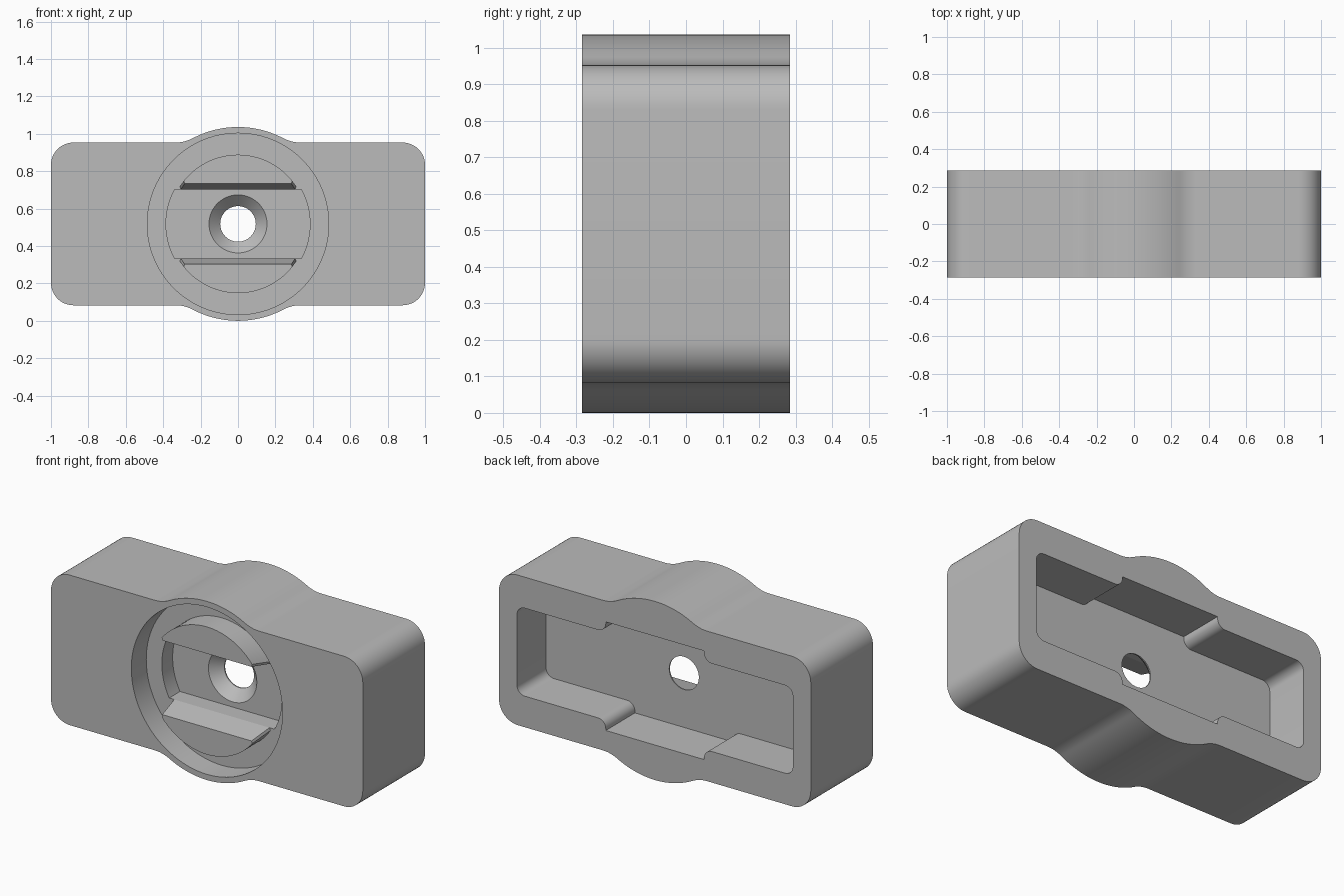
import bpy, bmesh, math

cube = bpy.data.objects.get("Cube")
if cube:
    bpy.data.objects.remove(cube, do_unlink=True)

MID = 0.518                                  # height of the centre axis
FRONT, BACK = -0.285, 0.285
RECESS_Y, SLOT_Y, CAVITY_Y = -0.148, -0.049, 0.018

grey = bpy.data.materials.new("plain grey")
grey.use_nodes = True
grey.diffuse_color = (0.5, 0.5, 0.5, 1)
grey.node_tree.nodes["Principled BSDF"].inputs["Base Color"].default_value = (0.5, 0.5, 0.5, 1)


def arc(cx, cz, r, start, end, n=12):
    """Points on an arc, angles in degrees."""
    angles = [math.radians(start + (end - start) * i / n) for i in range(n + 1)]
    return [(cx + r * math.cos(a), cz + r * math.sin(a)) for a in angles]


def circle(r, n=96):
    return arc(0, 0, r, 0, 360, n)[:-1]


def four_way(quarter):
    """Mirror a quarter outline, running from the top to the right, into a full loop."""
    rev = quarter[::-1]
    loop = quarter + [(x, -z) for x, z in rev] + [(-x, -z) for x, z in quarter] + [(-x, z) for x, z in rev]
    clean = []
    for p in loop:
        if not clean or math.dist(p, clean[-1]) > 1e-5:
            clean.append(p)
    if math.dist(clean[0], clean[-1]) < 1e-5:
        clean.pop()
    return clean


def prism(name, outline, y0, y1, back_outline=None):
    """Solid between a front outline at y0 and a back outline at y1."""
    bm = bmesh.new()
    a = [bm.verts.new((x, y0, z + MID)) for x, z in outline]
    b = [bm.verts.new((x, y1, z + MID)) for x, z in back_outline or outline]
    bm.faces.new(a)
    bm.faces.new(b[::-1])
    for i in range(len(a)):
        j = (i + 1) % len(a)
        bm.faces.new((a[i], b[i], b[j], a[j]))
    bmesh.ops.recalc_face_normals(bm, faces=bm.faces)
    mesh = bpy.data.meshes.new(name)
    bm.to_mesh(mesh)
    bm.free()
    mesh.materials.append(grey)
    obj = bpy.data.objects.new(name, mesh)
    bpy.context.collection.objects.link(obj)
    return obj


def activate(obj):
    bpy.ops.object.select_all(action='DESELECT')
    obj.select_set(True)
    bpy.context.view_layer.objects.active = obj


def cut(target, cutter):
    cutter.hide_render = True
    mod = target.modifiers.new("cut", 'BOOLEAN')
    mod.operation, mod.solver, mod.object = 'DIFFERENCE', 'EXACT', cutter
    activate(target)
    bpy.ops.object.modifier_apply(modifier=mod.name)
    bpy.data.objects.remove(cutter, do_unlink=True)


# Housing outline: round bulge, concave blend, flat top, rounded corner
half, bulge, blend, corner = 0.435, MID, 0.2, 0.12
rise = half + blend
blend_x = math.sqrt((bulge + blend) ** 2 - rise ** 2)
lean = math.degrees(math.atan2(rise, blend_x))
quarter = arc(0, 0, bulge, 90, lean, 16)
quarter += arc(blend_x, rise, blend, 180 + lean, 270)[1:]
quarter += arc(1 - corner, half - corner, corner, 90, 0)
housing = prism("housing", four_way(quarter), FRONT, BACK)

# Round recess in the front
cut(housing, prism("recess_cutter", circle(0.485), FRONT - 0.1, RECESS_Y))

# Deeper slot with round ends
slot_h, slot_r = 0.185, 0.385
slot = [(0, slot_h)] + arc(0, 0, slot_r, math.degrees(math.asin(slot_h / slot_r)), 0)
cut(housing, prism("slot_cutter", four_way(slot), RECESS_Y - 0.05, SLOT_Y))

# Rear cavity, taller in the middle, with rounded steps
end_h, mid_h, step_x, end_x, r = 0.255, 0.315, 0.315, 0.885, 0.05
cavity = [(0, mid_h), (step_x, mid_h)]
cavity += arc(step_x + r, end_h + r, r, 180, 270, 8)
cavity += arc(end_x - r, end_h - r, r, 90, 0, 8)
cut(housing, prism("cavity_cutter", four_way(cavity), CAVITY_Y, BACK + 0.1))

# Countersunk through hole
hole_r = 0.095
cut(housing, prism("hole_cutter", circle(hole_r), -0.1, 0.1))
cut(housing, prism("countersink_cutter", circle(hole_r + 0.08), SLOT_Y - 0.02, SLOT_Y + 0.06, circle(hole_r)))


# Two raised jaws with sloping inner sides
def jaw_outline(h, side, r=0.37, trim=0.015):
    a = math.degrees(math.asin((h + trim) / r))
    w = math.sqrt(r * r - h * h) - trim
    pts = [(w, h)] + arc(0, 0, r, a, 180 - a, 40) + [(-w, h)]
    return [(x, z * side) for x, z in pts]


jaws = [prism(name, jaw_outline(0.215, side), FRONT, RECESS_Y, jaw_outline(slot_h, side))
        for name, side in (("upper_jaw", 1), ("lower_jaw", -1))]

for obj in [housing] + jaws:
    activate(obj)
    bpy.ops.object.shade_smooth_by_angle(angle=math.radians(25))
